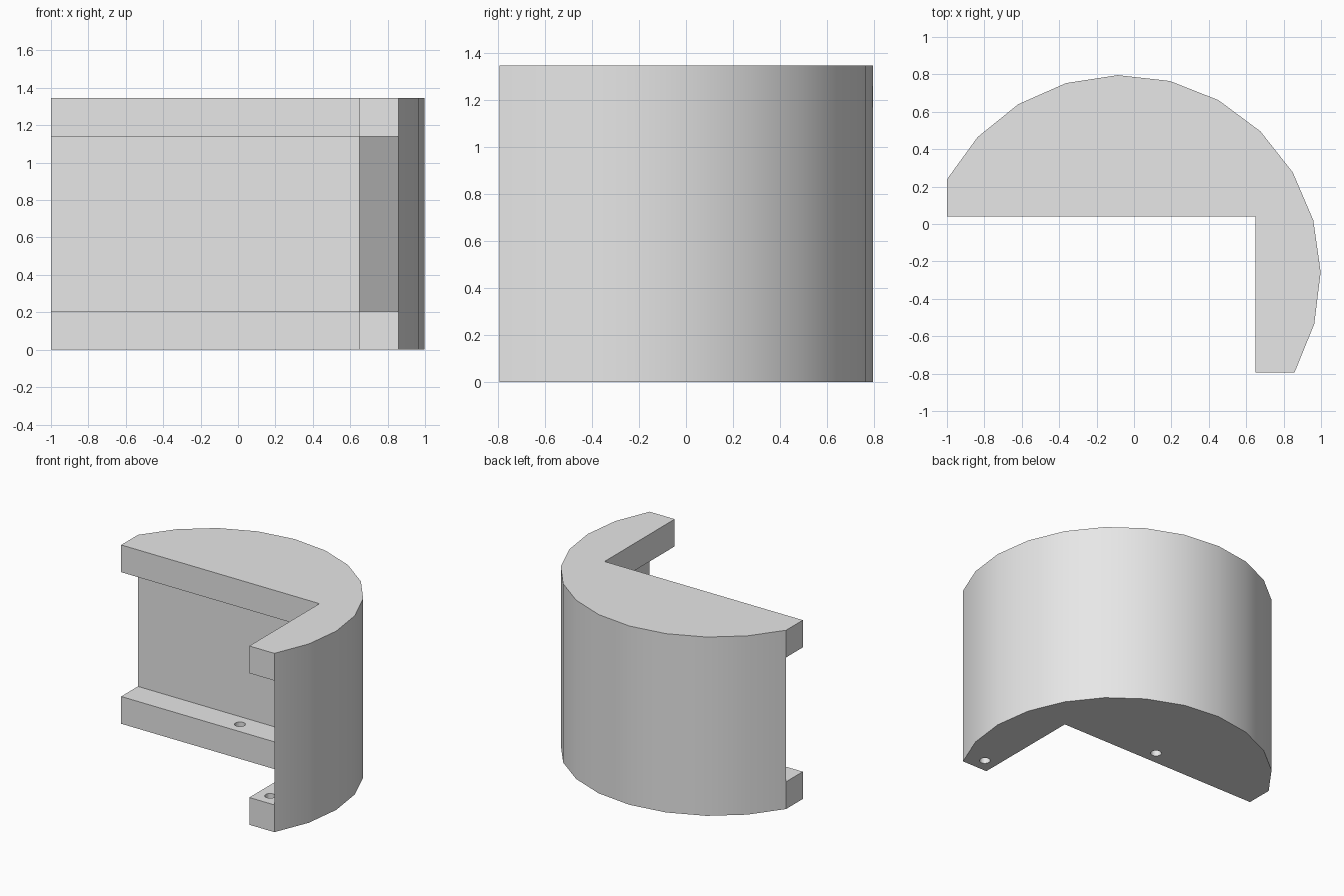
import bpy, bmesh, math

cube = bpy.data.objects.get("Cube")
if cube:
    bpy.data.objects.remove(cube, do_unlink=True)

HEIGHT, FLANGE = 1.345, 0.205

grey = bpy.data.materials.new("light_grey")
grey.use_nodes = True
grey.diffuse_color = (0.8, 0.8, 0.8, 1)
grey.node_tree.nodes["Principled BSDF"].inputs["Base Color"].default_value = (0.8, 0.8, 0.8, 1)


def prism(name, outline, z0, z1):
    """Extrude a flat outline from z0 up to z1."""
    bm = bmesh.new()
    face = bm.faces.new([bm.verts.new((x, y, z0)) for x, y in outline])
    up = bmesh.ops.extrude_face_region(bm, geom=[face], use_keep_orig=True)["geom"]
    for v in up:
        if isinstance(v, bmesh.types.BMVert):
            v.co.z = z1
    bmesh.ops.recalc_face_normals(bm, faces=bm.faces)
    mesh = bpy.data.meshes.new(name)
    bm.to_mesh(mesh)
    bm.free()
    mesh.materials.append(grey)
    obj = bpy.data.objects.new(name, mesh)
    bpy.context.collection.objects.link(obj)
    return obj


def arc(cx, cy, r, start, end, steps):
    angles = [math.radians(start + (end - start) * i / steps) for i in range(steps + 1)]
    return [(cx + r * math.cos(a), cy + r * math.sin(a)) for a in angles]


# Curved wall with flat inner panels
rim = arc(-0.065, -0.267, 1.063, -29.7, 151.6, 12)
leg_tip, wall_tip = rim[0], rim[-1]
inner_corner = (0.65, wall_tip[1])
wall = prism("curved_wall", rim + [inner_corner], 0, HEIGHT)

# L-shaped flanges along the bottom and top
strip = [wall_tip, (wall_tip[0], 0.04), (0.65, 0.04), (0.65, leg_tip[1]), leg_tip, inner_corner]
lower = prism("lower_flange", strip, 0, FLANGE)
upper = prism("upper_flange", strip, HEIGHT - FLANGE, HEIGHT)

# Screw holes through the lower flange
for i, (x, y) in enumerate([(-0.08, 0.138), (0.75, -0.69)]):
    ring = arc(x, y, 0.037, 0, 345, 23)
    cutter = prism(f"hole_cutter_{i + 1}", ring, -0.1, FLANGE + 0.1)
    cutter.hide_render = True
    cutter.hide_viewport = True
    cutter.display_type = 'WIRE'
    cut = lower.modifiers.new("screw_hole", 'BOOLEAN')
    cut.operation = 'DIFFERENCE'
    cut.solver = 'EXACT'
    cut.object = cutter

# Smooth the curved faces and keep the edges sharp
bpy.ops.object.select_all(action='DESELECT')
for obj in (wall, lower, upper):
    obj.select_set(True)
bpy.context.view_layer.objects.active = wall
bpy.ops.object.shade_smooth_by_angle(angle=math.radians(30))
